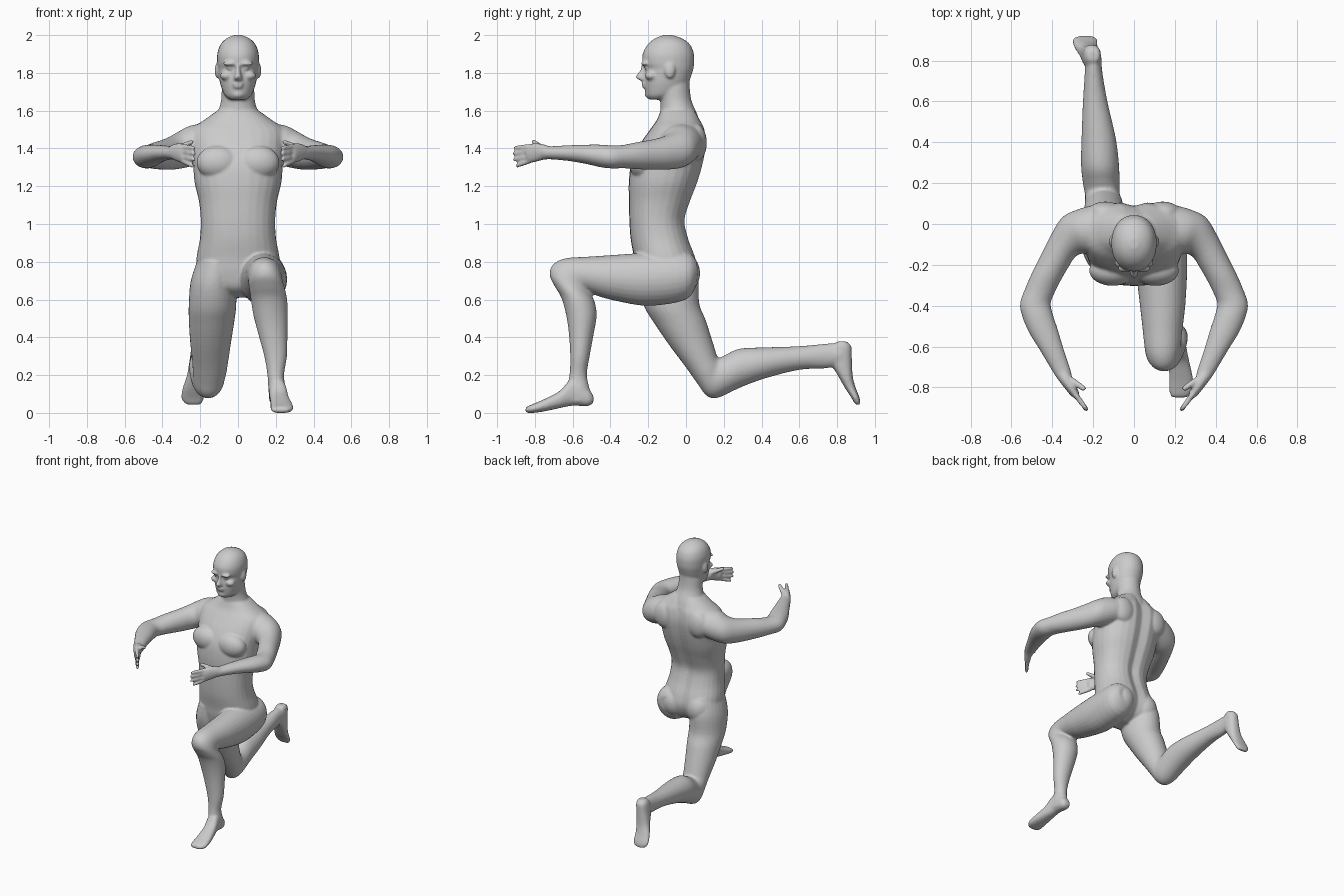
import bpy, bmesh, math
from mathutils import Vector, Matrix

bm = bmesh.new()
SEG, SUB = 28, 4


def spline(rows):
    """Catmull-Rom interpolation of whole section rows."""
    rows = [Vector(r) for r in rows]
    out = []
    for i in range(len(rows) - 1):
        a, b, c, d = rows[max(i - 1, 0)], rows[i], rows[i + 1], rows[min(i + 2, len(rows) - 1)]
        for k in range(SUB):
            t = k / SUB
            out.append(0.5 * (2 * b + (c - a) * t + (2 * a - 5 * b + 4 * c - d) * t * t
                              + (3 * b - a - 3 * c + d) * t ** 3))
    return out + [rows[-1]]


def loft(rows, axis, sign=1, power=1.0, groove=0.0):
    """Section row = two opposite outline points, cross centre, cross half-width.
    axis 'x': outline lies in yz; axis 'z': outline lies in xy."""
    rings = []
    for p1, p2, q1, q2, c, a in spline(rows):
        ring = []
        for i in range(SEG):
            t = 2 * math.pi * i / SEG
            u = math.copysign(abs(math.cos(t)) ** power, math.cos(t)) * a
            v = math.copysign(abs(math.sin(t)) ** power, math.sin(t))
            m1, m2 = (p1 + q1) / 2 + v * (q1 - p1) / 2, (p2 + q2) / 2 + v * (q2 - p2) / 2
            if v > 0:
                m1 -= groove * math.exp(-(u / 0.035) ** 2)
            co = (c + u, m1, m2) if axis == 'x' else (m1, m2, c + u)
            ring.append(bm.verts.new((co[0] * sign, co[1], co[2])))
        rings.append(ring)
    for r, s in zip(rings, rings[1:]):
        for i in range(SEG):
            j = (i + 1) % SEG
            bm.faces.new((r[i], r[j], s[j], s[i]))
    bm.faces.new(rings[0][::-1])
    bm.faces.new(rings[-1])


def stack(levels, **kw):
    """Horizontal slices: z, front y, back y, half-width."""
    loft([(f, z, b, z, 0, a) for z, f, b, a in levels], 'x', **kw)


def blob(c, r):
    m = Matrix.Translation(c) @ Matrix.Diagonal((*r, 1))
    bmesh.ops.create_uvsphere(bm, u_segments=24, v_segments=16, radius=1, matrix=m)


def finger(p, q, r, sign):
    p, q = Vector(p), Vector(q)
    d = (q - p).normalized()
    n = Vector((-d.y, d.x, 0)).normalized()
    rows = []
    for t, k in ((0, 1), (0.45, 1.05), (0.85, 0.9), (0.97, 0.65), (1, 0.3)):
        m = p.lerp(q, t)
        a, b = m + n * r * k, m - n * r * k
        rows.append((a.x, a.y, b.x, b.y, m.z, r * k))
    loft(rows, 'z', sign)


# Torso
stack([(.61, -.17, -.04, .07), (.66, -.24, .03, .16), (.74, -.265, .065, .215),
       (.82, -.275, .055, .22), (.92, -.293, .018, .202), (1.02, -.30, -.002, .197),
       (1.12, -.302, .027, .207), (1.22, -.303, .065, .23), (1.32, -.29, .094, .238),
       (1.42, -.245, .11, .25), (1.5, -.19, .102, .245), (1.55, -.155, .08, .18),
       (1.6, -.135, .055, .11)], power=.88, groove=.022)
# Neck
stack([(1.52, -.14, .08, .14), (1.58, -.135, .06, .112), (1.65, -.137, .03, .09),
       (1.72, -.15, .02, .086), (1.78, -.16, .02, .08)])
# Head
stack([(1.658, -.195, -.10, .04), (1.675, -.208, -.06, .065), (1.70, -.215, -.02, .08),
       (1.75, -.221, .015, .096), (1.80, -.219, .033, .104), (1.825, -.217, .04, .107),
       (1.85, -.23, .043, .11), (1.9, -.23, .042, .11), (1.95, -.203, .022, .093),
       (1.982, -.165, -.02, .062), (2.0, -.12, -.07, .02)], power=.95)
# Nose, lips, chin
stack([(1.842, -.236, -.19, .011), (1.81, -.246, -.19, .013), (1.778, -.268, -.19, .02),
       (1.764, -.25, -.19, .024), (1.758, -.235, -.19, .018)])
blob((0, -.221, 1.741), (.03, .014, .008))
blob((0, -.219, 1.727), (.027, .014, .009))
blob((0, -.195, 1.688), (.034, .024, .024))

for s in (-1, 1):
    # Face and ears
    blob((s * .042, -.218, 1.849), (.04, .02, .012))
    blob((s * .042, -.203, 1.825), (.02, .018, .010))
    blob((s * .06, -.185, 1.785), (.036, .032, .024))
    blob((s * .11, -.085, 1.812), (.013, .027, .042))
    # Chest, shoulder blades, buttocks
    blob((s * .105, -.228, 1.325), (.115, .075, .09))
    blob((s * .14, .055, 1.43), (.09, .055, .10))
    blob((s * .105, -.03, .74), (.1, .105, .115))
    # Arm
    loft([(.19, .095, .17, -.15, 1.43, .105), (.28, .07, .24, -.145, 1.41, .108),
          (.355, .03, .27, -.15, 1.39, .098), (.41, -.06, .295, -.17, 1.375, .088),
          (.455, -.15, .32, -.21, 1.367, .08), (.50, -.24, .355, -.27, 1.362, .072),
          (.535, -.32, .39, -.34, 1.357, .062), (.558, -.39, .408, -.39, 1.355, .061),
          (.548, -.45, .395, -.45, 1.36, .06), (.515, -.53, .375, -.51, 1.368, .052),
          (.46, -.62, .345, -.61, 1.375, .042), (.40, -.72, .315, -.70, 1.377, .035),
          (.375, -.76, .305, -.735, 1.378, .036)], 'z', s)
    # Palm
    loft([(.385, -.74, .315, -.715, 1.378, .035), (.362, -.775, .303, -.75, 1.381, .043),
          (.335, -.81, .29, -.785, 1.378, .05), (.31, -.84, .272, -.815, 1.373, .051),
          (.297, -.85, .267, -.825, 1.372, .044)], 'z', s)
    # Fingers and thumb
    for z0, z1, tip in ((1.411, 1.402, .97), (1.386, 1.372, 1.03), (1.36, 1.34, 1.0), (1.336, 1.307, .85)):
        end = Vector((.298, -.82, 0)).lerp(Vector((.228, -.915, 0)), tip)
        finger((.298, -.82, z0), (end.x, end.y, z1), .013, s)
    finger((.33, -.75, 1.395), (.237, -.812, 1.437), .0155, s)

# Front leg
loft([(.06, .80, .06, .69, .13, .06), (.0, .85, .0, .60, .135, .11),
      (-.2, .848, -.2, .567, .135, .125), (-.4, .835, -.38, .595, .14, .112),
      (-.52, .827, -.47, .62, .14, .10), (-.64, .818, -.5, .632, .14, .092),
      (-.705, .785, -.505, .637, .143, .09), (-.722, .73, -.503, .632, .148, .092),
      (-.695, .67, -.495, .615, .157, .095), (-.66, .61, -.48, .575, .165, .096),
      (-.635, .52, -.473, .51, .173, .091), (-.62, .42, -.49, .41, .185, .077),
      (-.613, .3, -.51, .3, .199, .06), (-.617, .2, -.525, .2, .2, .044),
      (-.635, .12, -.508, .12, .207, .046), (-.65, .06, -.50, .06, .21, .04)], 'x')
# Front foot
loft([(-.49, .09, -.49, .055, .205, .022), (-.52, .13, -.52, .036, .206, .041),
      (-.6, .18, -.6, .038, .21, .046), (-.67, .115, -.67, .025, .22, .05),
      (-.75, .073, -.75, .008, .23, .058), (-.81, .047, -.81, .0, .232, .06),
      (-.838, .035, -.838, .0, .226, .048), (-.85, .025, -.85, .006, .222, .035)], 'x', power=.85)

# Back leg
loft([(-.26, .80, .03, .84, -.11, .1), (-.258, .68, .065, .72, -.13, .12),
      (-.22, .56, .07, .58, -.135, .126), (-.165, .47, .105, .49, -.14, .12),
      (-.09, .36, .14, .38, -.145, .108), (.0, .24, .165, .30, -.147, .095),
      (.06, .155, .172, .292, -.15, .09), (.11, .09, .185, .295, -.155, .085),
      (.17, .08, .215, .31, -.16, .089), (.285, .133, .285, .34, -.166, .093),
      (.42, .183, .42, .347, -.173, .084), (.6, .228, .6, .353, -.19, .06),
      (.74, .236, .75, .367, -.198, .043), (.82, .25, .83, .37, -.2, .04)], 'x')
# Back foot, toes down
loft([(.80, .378, .85, .378, -.2, .028), (.77, .345, .875, .352, -.204, .042),
      (.765, .27, .878, .29, -.21, .046), (.803, .2, .882, .2, -.22, .05),
      (.843, .13, .896, .14, -.235, .057), (.876, .08, .917, .085, -.24, .061),
      (.89, .055, .922, .058, -.238, .05), (.90, .043, .92, .045, -.236, .036)], 'x', power=.85)

bmesh.ops.recalc_face_normals(bm, faces=bm.faces)
mesh = bpy.data.meshes.new("lunging_figure")
bm.to_mesh(mesh)
bm.free()
body = bpy.data.objects.new("lunging_figure", mesh)
bpy.context.collection.objects.link(body)

# Fuse all parts into one smooth skin
fuse = body.modifiers.new("fuse", 'REMESH')
fuse.mode = 'VOXEL'
fuse.voxel_size = 0.0076
fuse.use_smooth_shade = True
soft = body.modifiers.new("soften", 'SMOOTH')
soft.factor = 0.5
soft.iterations = 5
